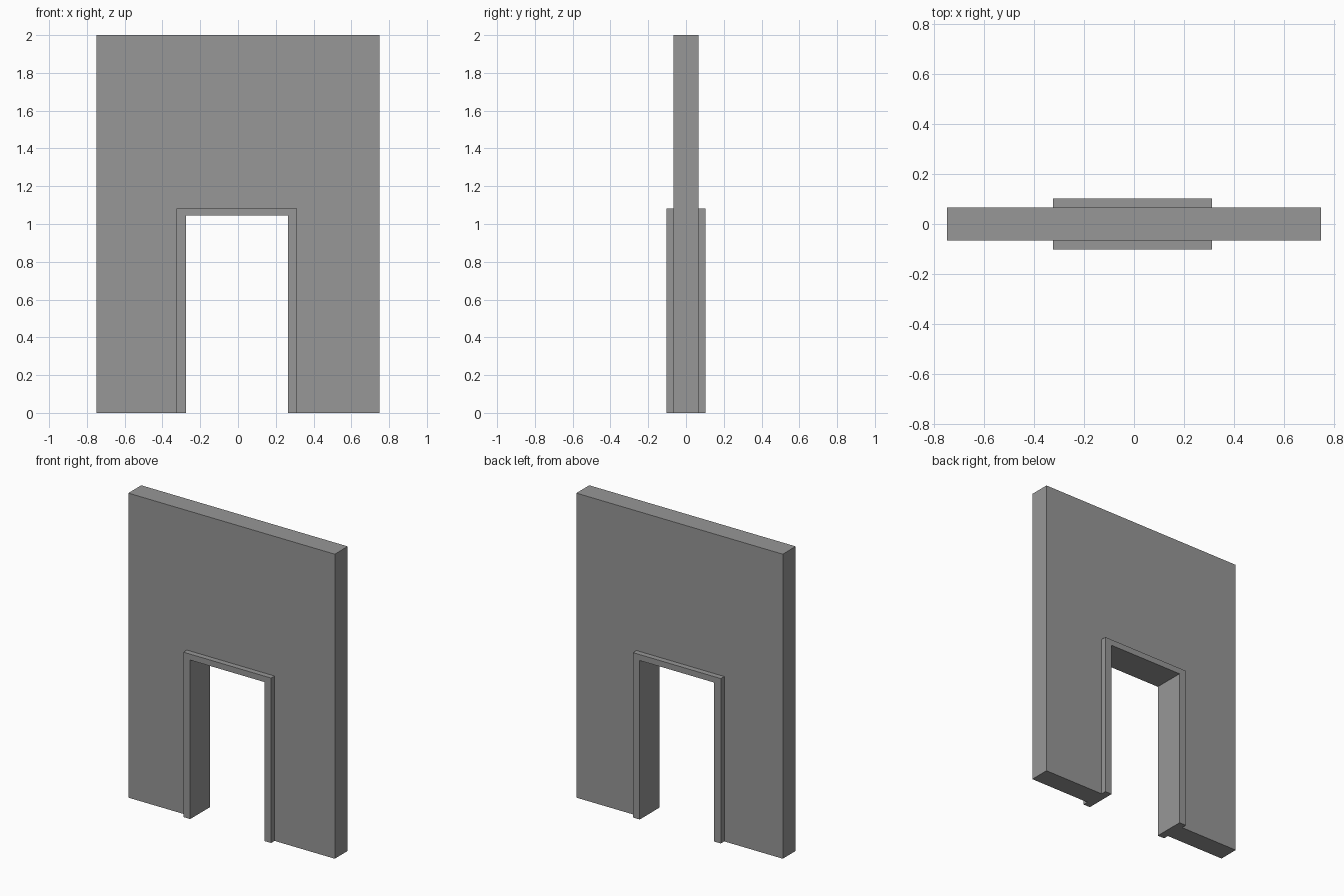
import bpy
import bmesh

cube = bpy.data.objects.get("Cube")
if cube:
    bpy.data.objects.remove(cube, do_unlink=True)

# Main dimensions
WALL_HALF, WALL_TOP, WALL_Y = 0.75, 2.0, 0.067
OPEN_L, OPEN_R, OPEN_TOP = -0.275, 0.264, 1.044
TRIM_L, TRIM_R, TRIM_TOP = -0.325, 0.313, 1.083
TRIM_Y = 0.103

# Single plaster colour
grey = bpy.data.materials.new("plain grey")
grey.use_nodes = True
colour = (0.31, 0.31, 0.31, 1)
grey.diffuse_color = colour
bsdf = next(n for n in grey.node_tree.nodes if n.type == 'BSDF_PRINCIPLED')
bsdf.inputs["Base Color"].default_value = colour


def doorway(name, left, right, top, y0, y1):
    """Extrude an upside-down U around the door opening from y0 to y1."""
    profile = [(left, 0), (OPEN_L, 0), (OPEN_L, OPEN_TOP), (OPEN_R, OPEN_TOP),
               (OPEN_R, 0), (right, 0), (right, top), (left, top)]
    bm = bmesh.new()
    face = bm.faces.new([bm.verts.new((x, y0, z)) for x, z in profile])
    result = bmesh.ops.extrude_face_region(bm, geom=[face], use_keep_orig=True)
    moved = [v for v in result["geom"] if isinstance(v, bmesh.types.BMVert)]
    bmesh.ops.translate(bm, verts=moved, vec=(0, y1 - y0, 0))
    bmesh.ops.recalc_face_normals(bm, faces=bm.faces)
    mesh = bpy.data.meshes.new(name)
    bm.to_mesh(mesh)
    bm.free()
    mesh.materials.append(grey)
    obj = bpy.data.objects.new(name, mesh)
    bpy.context.collection.objects.link(obj)
    return obj


# Wall slab with the door opening
doorway("wall", -WALL_HALF, WALL_HALF, WALL_TOP, -WALL_Y, WALL_Y)

# Raised door trim on both faces of the wall
doorway("front_door_trim", TRIM_L, TRIM_R, TRIM_TOP, -TRIM_Y, -WALL_Y)
doorway("back_door_trim", TRIM_L, TRIM_R, TRIM_TOP, WALL_Y, TRIM_Y)
